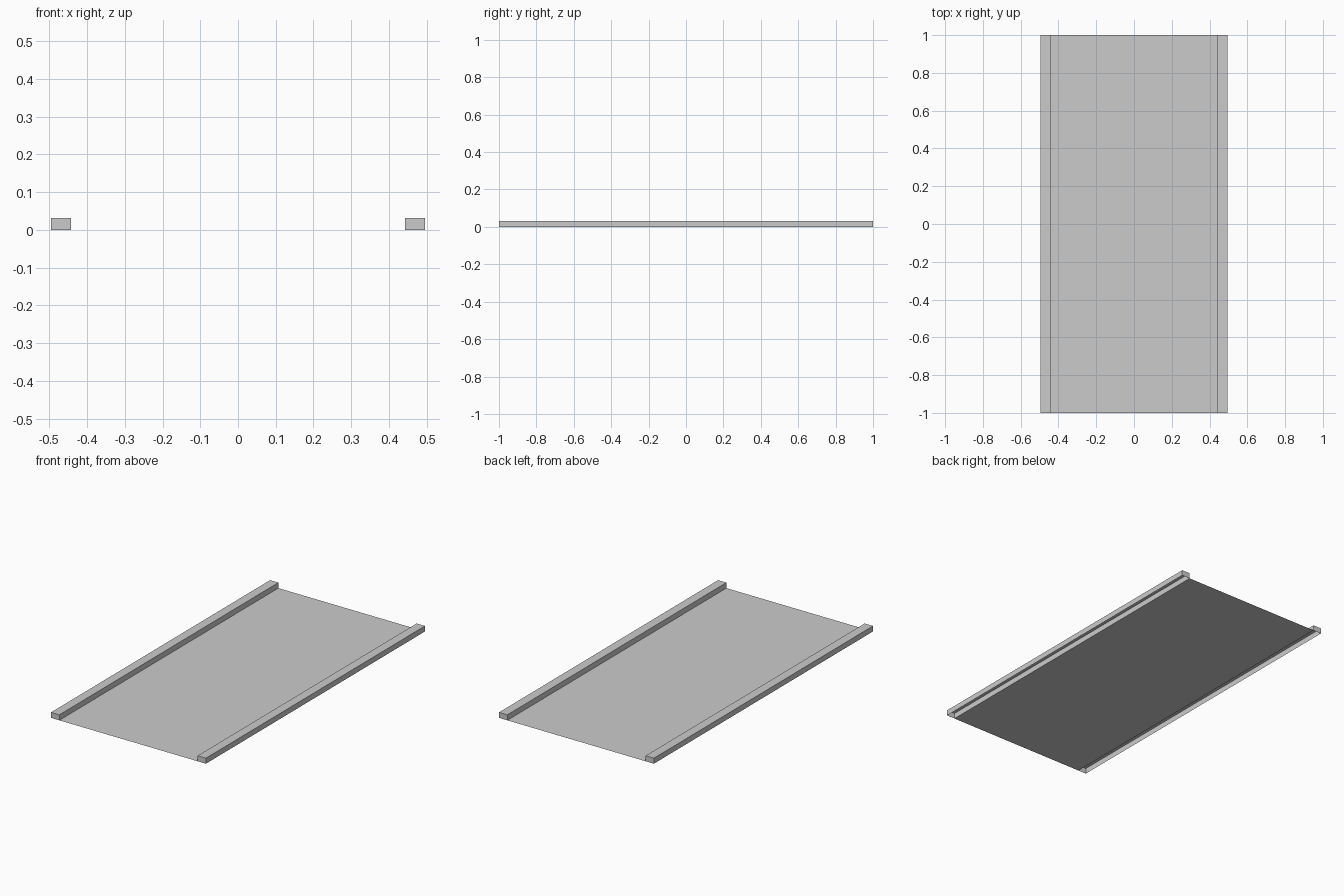
import bpy
import bmesh
from mathutils import Matrix

if "Cube" in bpy.data.objects:
    bpy.data.objects.remove(bpy.data.objects["Cube"])

OUTER, INNER = 0.495, 0.442   # rail outer and inner edges in x
LENGTH, HEIGHT = 2.0, 0.032


def make_object(name, bm):
    mesh = bpy.data.meshes.new(name)
    bm.to_mesh(mesh)
    bm.free()
    obj = bpy.data.objects.new(name, mesh)
    bpy.context.collection.objects.link(obj)
    return obj


# Thin flat floor panel between the rails
bm = bmesh.new()
bmesh.ops.create_grid(bm, x_segments=1, y_segments=1, size=1.0,
                      matrix=Matrix.Diagonal((INNER, LENGTH / 2, 1, 1)))
make_object("floor_panel", bm)

# Side rails: hollow boxes, open underneath, with closed ends
bm = bmesh.new()
center = Matrix.Translation(((OUTER + INNER) / 2, 0, HEIGHT / 2))
scale = Matrix.Diagonal((OUTER - INNER, LENGTH, HEIGHT, 1))
bmesh.ops.create_cube(bm, size=1.0, matrix=center @ scale)
bm.normal_update()
bottom = [f for f in bm.faces if f.normal.z < -0.9]
bmesh.ops.delete(bm, geom=bottom, context='FACES_ONLY')
rails = make_object("side_rails", bm)
mirror = rails.modifiers.new("Mirror", 'MIRROR')
mirror.use_axis[0] = True
mirror.use_mirror_merge = False
